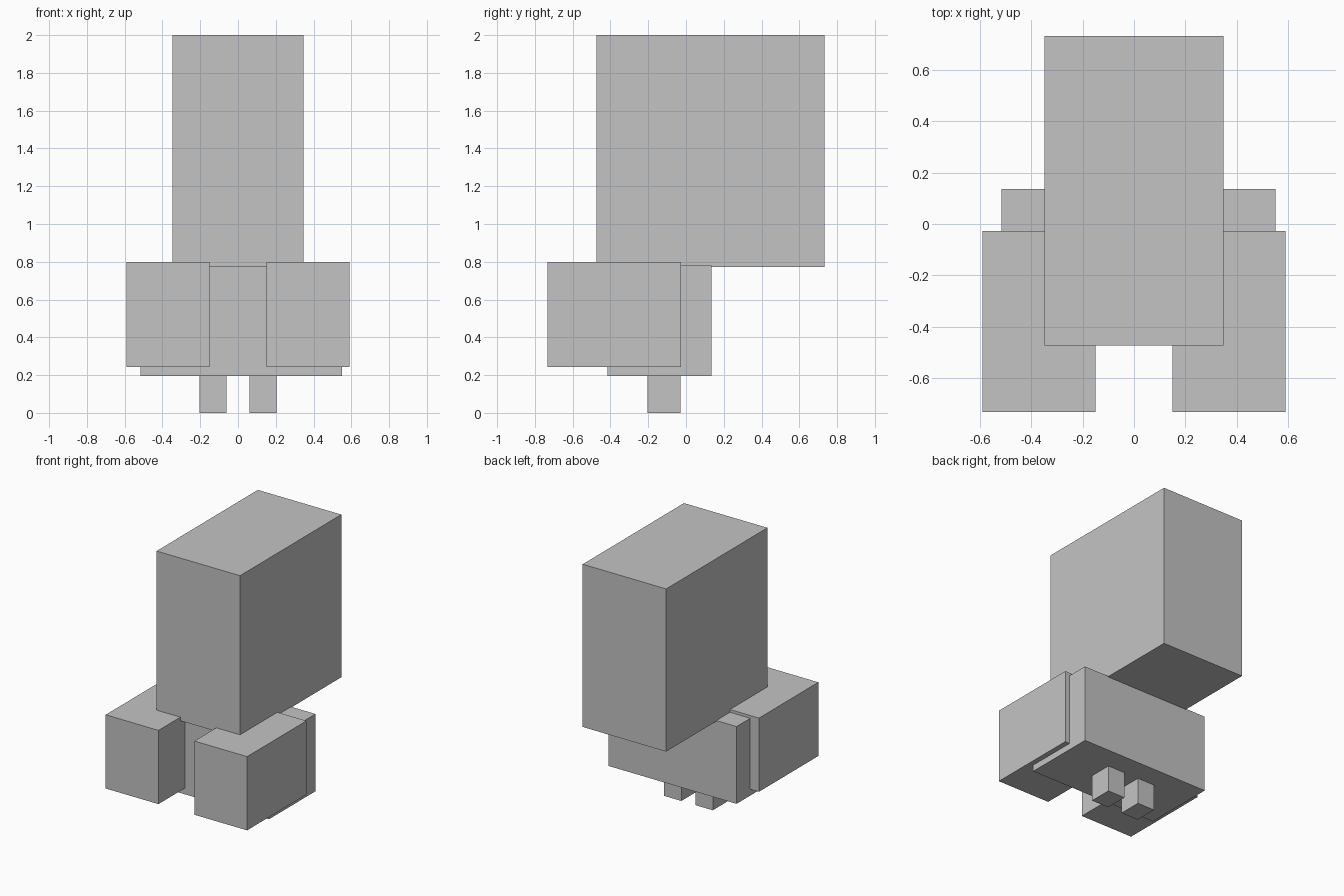
import bpy
from mathutils import Vector

default = bpy.data.objects.get("Cube")
if default:
    bpy.data.objects.remove(default, do_unlink=True)

# Single plain grey
grey = bpy.data.materials.new("plain grey")
grey.use_nodes = True
colour = (0.55, 0.55, 0.55, 1.0)
grey.diffuse_color = colour
grey.node_tree.nodes["Principled BSDF"].inputs["Base Color"].default_value = colour


def box(name, low, high):
    """Flat-faced box between two opposite corners."""
    low, high = Vector(low), Vector(high)
    bpy.ops.mesh.primitive_cube_add(size=1, location=(low + high) / 2)
    obj = bpy.context.object
    obj.name = name
    for v in obj.data.vertices:
        v.co = v.co * (high - low)
    obj.data.materials.append(grey)
    return obj


# Tall head block, overhanging at the back
box("head", (-0.348, -0.473, 0.773), (0.348, 0.734, 2.0))

# Body, very slightly off centre
box("body", (-0.517, -0.416, 0.196), (0.551, 0.136, 0.779))

# Paired arms and legs
for side, s in (("left", 1), ("right", -1)):
    xs = sorted((s * 0.150, s * 0.590))
    box(side + "_arm", (xs[0], -0.734, 0.244), (xs[1], -0.027, 0.800))
    xs = sorted((s * 0.060, s * 0.203))
    box(side + "_leg", (xs[0], -0.204, 0.0), (xs[1], -0.030, 0.198))
